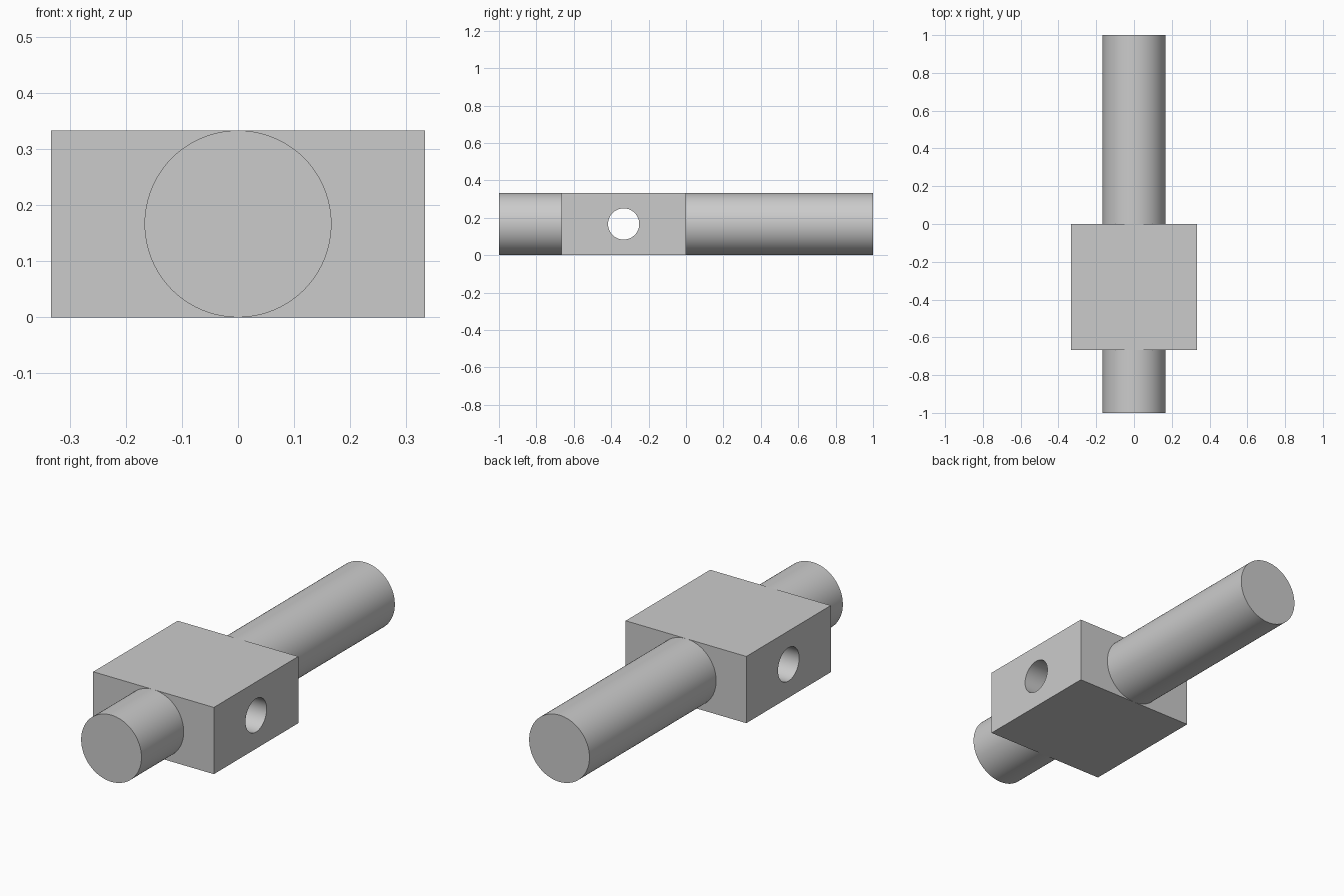
import bpy
import math
from mathutils import Matrix

if "Cube" in bpy.data.objects:
    bpy.data.objects.remove(bpy.data.objects["Cube"], do_unlink=True)

import bmesh

U = 1 / 3            # block height and rod diameter
R = U / 2            # rod radius, also the axis height

grey = bpy.data.materials.new("plain grey")
grey.use_nodes = True
colour = (0.6, 0.6, 0.6, 1)
grey.diffuse_color = colour
grey.node_tree.nodes["Principled BSDF"].inputs["Base Color"].default_value = colour


def make_object(name, bm):
    mesh = bpy.data.meshes.new(name)
    bm.to_mesh(mesh)
    bm.free()
    mesh.materials.append(grey)
    obj = bpy.data.objects.new(name, mesh)
    bpy.context.collection.objects.link(obj)
    return obj


def cylinder(name, radius, length, centre, axis, open_y=None):
    """Cylinder along an axis; the cap lying at y = open_y is left out."""
    bm = bmesh.new()
    turn = Matrix.Rotation(math.pi / 2, 4, axis)
    bmesh.ops.create_cone(bm, cap_ends=True, segments=96, radius1=radius,
                          radius2=radius, depth=length,
                          matrix=Matrix.Translation(centre) @ turn)
    if open_y is not None:
        hidden = [f for f in bm.faces
                  if abs(f.calc_center_median().y - open_y) < 1e-4]
        bmesh.ops.delete(bm, geom=hidden, context='FACES_ONLY')
    return make_object(name, bm)


def smooth(obj):
    bpy.ops.object.select_all(action='DESELECT')
    obj.select_set(True)
    bpy.context.view_layer.objects.active = obj
    bpy.ops.object.shade_smooth_by_angle(angle=math.radians(30))


# Square block
bm = bmesh.new()
bmesh.ops.create_cube(bm, size=1, matrix=Matrix.Translation((0, -U, R))
                      @ Matrix.Diagonal((2 * U, 2 * U, U, 1)))
block = make_object("block", bm)

# Cross hole bored from side to side
cutter = cylinder("hole_cutter", R / 2, 1, (0, -U, R), 'Y')
cutter.hide_render = True
bore = block.modifiers.new("cross hole", 'BOOLEAN')
bore.operation = 'DIFFERENCE'
bore.solver = 'EXACT'
bore.object = cutter
bpy.context.view_layer.objects.active = block
bpy.ops.object.modifier_apply(modifier=bore.name)
bpy.data.objects.remove(cutter, do_unlink=True)

# Short front rod and long back rod, open where they meet the block
front_rod = cylinder("front_rod", R, U, (0, -1 + R, R), 'X', open_y=-2 * U)
back_rod = cylinder("back_rod", R, 1, (0, 0.5, R), 'X', open_y=0)

for part in (block, front_rod, back_rod):
    smooth(part)
